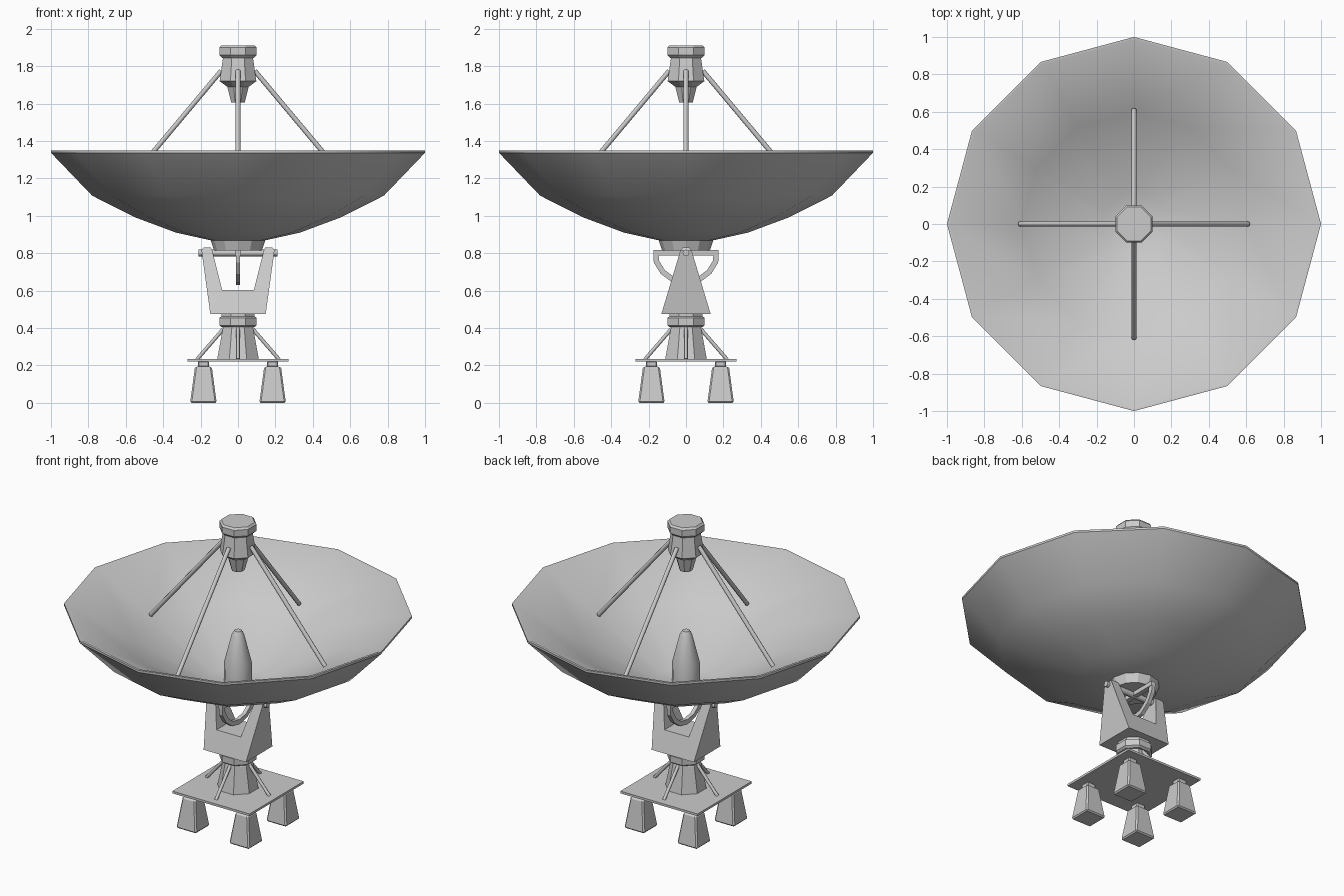
import bpy, bmesh, math
from mathutils import Vector

if "Cube" in bpy.data.objects:
    bpy.data.objects.remove(bpy.data.objects["Cube"])


def make(name, bm, smooth=None):
    bmesh.ops.recalc_face_normals(bm, faces=bm.faces)
    me = bpy.data.meshes.new(name)
    bm.to_mesh(me)
    bm.free()
    ob = bpy.data.objects.new(name, me)
    bpy.context.collection.objects.link(ob)
    if smooth:
        bpy.ops.object.select_all(action='DESELECT')
        ob.select_set(True)
        bpy.context.view_layer.objects.active = ob
        bpy.ops.object.shade_smooth_by_angle(angle=math.radians(smooth))
    return ob


def lathe(name, profile, sides, flats=False, smooth=None, closed=False):
    """Revolve (r, z) points; flats=True puts flat sides on the axes."""
    off = math.pi / sides if flats else 0
    k = 1 / math.cos(math.pi / sides) if flats else 1
    bm = bmesh.new()
    rings = [[bm.verts.new((r * k * math.cos(off + 2 * math.pi * i / sides),
                            r * k * math.sin(off + 2 * math.pi * i / sides), z))
              for i in range(sides)] for r, z in profile]
    pairs = list(zip(rings, rings[1:]))
    for a, b in pairs:
        for i in range(sides):
            j = (i + 1) % sides
            bm.faces.new((a[i], a[j], b[j], b[i]))
    bm.faces.new(rings[0])
    bm.faces.new(rings[-1])
    return make(name, bm, smooth)


def rod(name, a, b, r, sides=8):
    a, b = Vector(a), Vector(b)
    bm = bmesh.new()
    bmesh.ops.create_cone(bm, cap_ends=True, segments=sides, radius1=r, radius2=r,
                          depth=(b - a).length)
    ob = make(name, bm, 50)
    ob.location = (a + b) / 2
    ob.rotation_euler = (b - a).to_track_quat('Z', 'Y').to_euler()
    return ob


def box(name, centre, size):
    bm = bmesh.new()
    bmesh.ops.create_cube(bm, size=1)
    bmesh.ops.scale(bm, vec=size, verts=bm.verts)
    bmesh.ops.translate(bm, vec=centre, verts=bm.verts)
    return make(name, bm)


def bevel(ob, width):
    m = ob.modifiers.new("bevel", 'BEVEL')
    m.width, m.segments = width, 1


# Base: four tapered feet with necks, and the square platform
for sx in (-1, 1):
    for sy in (-1, 1):
        for part, prof, bev in (("foot", [(.071, 0), (.046, .185), (.04, .195)], .008),
                                ("foot_neck", [(.03, .19), (.03, .224)], .006)):
            ob = lathe(part, prof, 4, flats=True)
            ob.location = (.185 * sx, .185 * sy, 0)
            bevel(ob, bev)
box("platform", (0, 0, .228), (.54, .54, .014))

# Pedestal and turntable
lathe("pedestal", [(.112, .23), (.082, .395), (.07, .42)], 8, flats=True)
lathe("turntable", [(.088, .405), (.1, .415), (.1, .455), (.088, .462), (.088, .485)],
      8, flats=True)

# Four struts on each of the pedestal and the feed
for i in range(4):
    c, s = round(math.cos(i * math.pi / 2)), round(math.sin(i * math.pi / 2))
    rod("pedestal_strut", (.22 * c, .22 * s, .232), (.07 * c, .07 * s, .405), .01)
    rod("feed_strut", (.61 * c, .61 * s, 1.155), (.09 * c, .09 * s, 1.775), .013)

# Yoke: U profile whose depth shrinks towards the top
half = [(.085, .604), (.138, .815), (.145, .83), (.185, .83), (.195, .815), (.148, .476)]
outline = half + [(-x, z) for x, z in reversed(half)]
bm = bmesh.new()
loops = []
for side in (-1, 1):
    loops.append([bm.verts.new((x, side * (.03 + (.815 - z) * .30 if z < .82 else .018), z))
                  for x, z in outline])
n = len(outline)
h = len(half)
for i in range(n):
    j = (i + 1) % n
    bm.faces.new((loops[0][i], loops[0][j], loops[1][j], loops[1][i]))
for lp in loops:
    bm.faces.new(lp[:h])
    bm.faces.new(lp[h:])
    bm.faces.new((lp[h - 1], lp[h], lp[n - 1], lp[0]))
make("yoke", bm)

# Tilt axle, cross bar and curved tilt rail
rod("tilt_axle", (-.21, 0, .802), (.21, 0, .802), .018)
box("cross_bar", (0, 0, .803), (.03, .35, .028))
outer = [(.175, .80), (.172, .75), (.135, .69), (.075, .645), (0, .63)]
inner = [(.147, .80), (.144, .76), (.113, .71), (.063, .672), (0, .66)]
bm = bmesh.new()
path = list(zip(outer, inner))
path += [((-o[0], o[1]), (-q[0], q[1])) for o, q in reversed(path[:-1])]
rings = [[bm.verts.new((x, p[0], p[1])) for x, p in
          ((-.012, o), (.012, o), (.012, q), (-.012, q))] for o, q in path]
for a, b in zip(rings, rings[1:]):
    for i in range(4):
        j = (i + 1) % 4
        bm.faces.new((a[i], a[j], b[j], b[i]))
bm.faces.new(rings[0])
bm.faces.new(rings[-1])
make("tilt_rail", bm)

# Dish hub and twelve-sided dish with a shallower inside
lathe("dish_hub", [(.128, .815), (.15, .88)], 12)
lathe("dish", [(.14, .868), (.33, .91), (.55, .992), (.78, 1.108), (.995, 1.332),
               (1, 1.337), (1, 1.35), (.985, 1.35), (.6, 1.128), (.17, .905)],
      12, smooth=35)

# Central cone inside the dish
lathe("centre_cone", [(.082, .9), (.08, 1.02), (.036, 1.195), (.022, 1.22)], 12, smooth=35)

# Feed above the dish
lathe("feed_housing", [(.05, 1.685), (.098, 1.72), (.078, 1.86)], 8, flats=True)
lathe("feed_cap", [(.085, 1.845), (.1, 1.86), (.1, 1.9), (.09, 1.912)], 8, flats=True)
lathe("feed_horn", [(.056, 1.7), (.056, 1.685), (.036, 1.605)], 8, flats=True)
